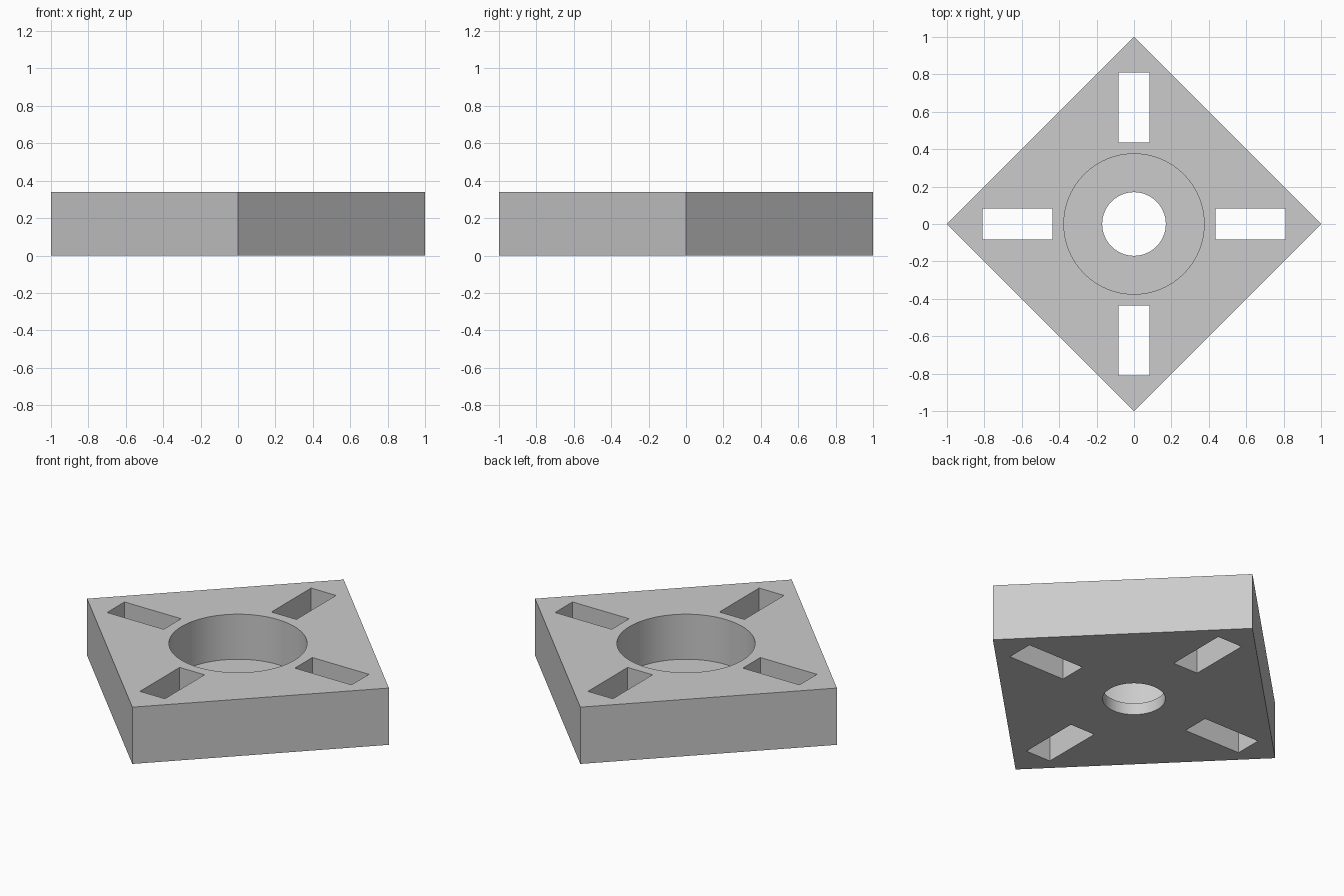
import bpy
from math import radians

HEIGHT = 0.34
FLOOR = 0.07

start_cube = bpy.data.objects.get("Cube")
if start_cube:
    bpy.data.objects.remove(start_cube, do_unlink=True)

grey = bpy.data.materials.new("plain_grey")
grey.use_nodes = True
grey.diffuse_color = (0.6, 0.6, 0.6, 1)
grey.node_tree.nodes["Principled BSDF"].inputs["Base Color"].default_value = grey.diffuse_color


def prism(name, sides, radius, bottom, top):
    """Upright prism or cylinder between two heights."""
    bpy.ops.mesh.primitive_cylinder_add(
        vertices=sides, radius=radius, depth=top - bottom,
        location=(0, 0, (bottom + top) / 2))
    part = bpy.context.object
    part.name = name
    part.data.materials.append(grey)
    return part


def box(name, x, y, width, length):
    """Upright box that passes right through the block."""
    bpy.ops.mesh.primitive_cube_add(size=1, location=(x, y, HEIGHT / 2))
    part = bpy.context.object
    part.name = name
    part.scale = (width, length, HEIGHT * 2)
    part.data.materials.append(grey)
    return part


def cut(target, cutter):
    """Subtract the cutter from the target, then discard it."""
    cutter.hide_render = True
    mod = target.modifiers.new("cut", 'BOOLEAN')
    mod.operation = 'DIFFERENCE'
    mod.solver = 'EXACT'
    mod.object = cutter
    bpy.context.view_layer.objects.active = target
    bpy.ops.object.modifier_apply(modifier=mod.name)
    bpy.data.objects.remove(cutter, do_unlink=True)


# Square block with its corners on the axes
block = prism("block", 4, 1, 0, HEIGHT)

# Wide recess from above, narrow hole through its floor
cut(block, prism("recess_cutter", 96, 0.375, FLOOR, HEIGHT * 2))
cut(block, prism("hole_cutter", 96, 0.17, -HEIGHT, HEIGHT))

# Slot through each corner
reach, length, width = 0.622, 0.375, 0.165
for side in (-1, 1):
    cut(block, box("slot_cutter", side * reach, 0, length, width))
    cut(block, box("slot_cutter", 0, side * reach, width, length))

# Smooth the round walls, keep every edge crisp
bpy.ops.object.select_all(action='DESELECT')
block.select_set(True)
bpy.context.view_layer.objects.active = block
bpy.ops.object.shade_smooth_by_angle(angle=radians(30))
